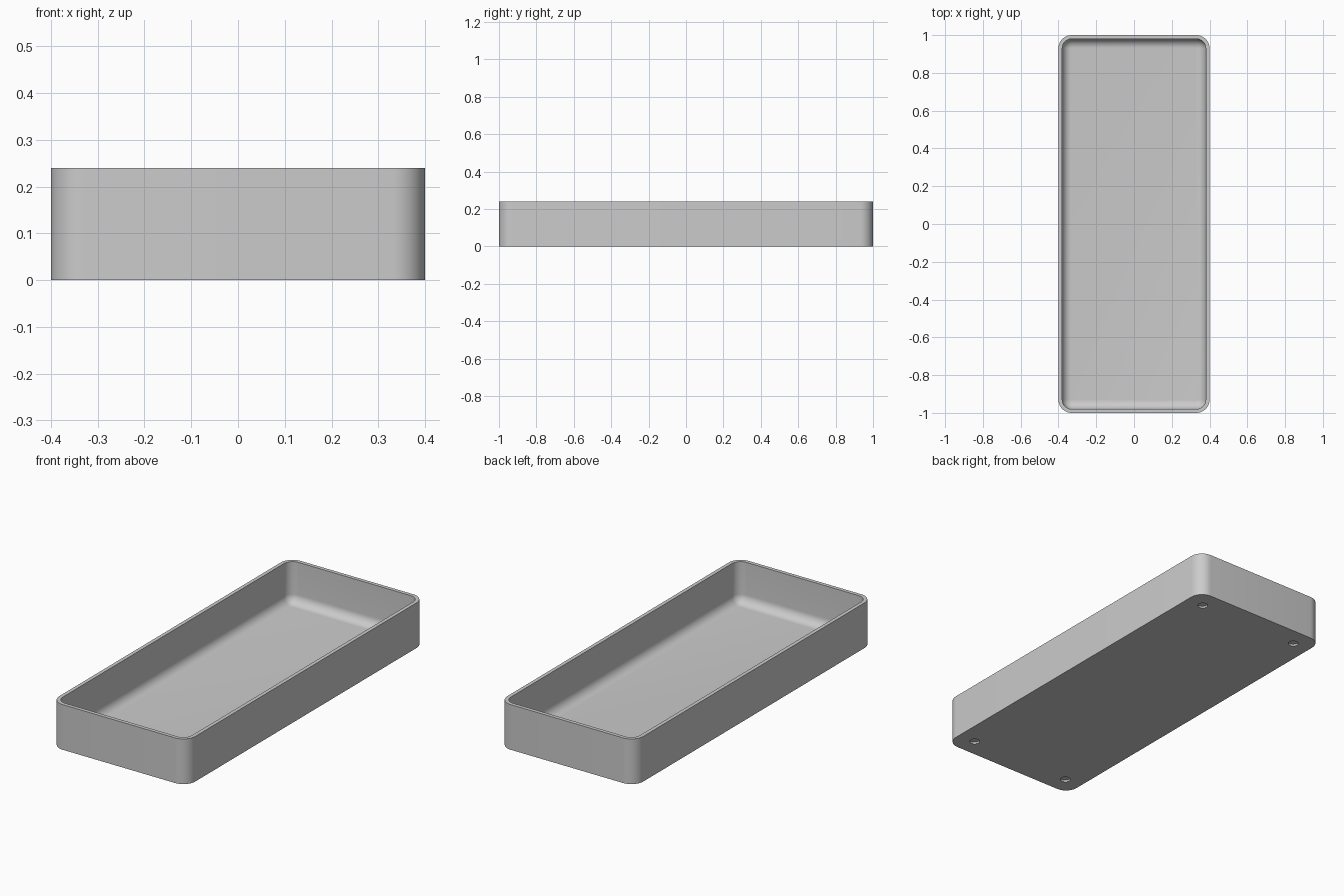
import bpy
import bmesh
from math import cos, sin, pi, radians

cube = bpy.data.objects.get("Cube")
if cube:
    bpy.data.objects.remove(cube, do_unlink=True)

# Overall sizes
HALF_X, HALF_Y, HEIGHT = 0.4, 1.0, 0.24
WALL, FLOOR = 0.02, 0.02
CORNER, FILLET = 0.07, 0.048
HOLE_RADIUS, HOLE_DEPTH = 0.025, 0.01
SEGMENTS = 10

grey = bpy.data.materials.new("plain grey")
grey.use_nodes = True
colour = (0.6, 0.6, 0.6, 1)
grey.diffuse_color = colour
grey.node_tree.nodes["Principled BSDF"].inputs["Base Color"].default_value = colour


def rounded_loop(bm, inset, z):
    """Ring of vertices around a rounded rectangle, inset from the outside."""
    radius = CORNER - inset
    cx, cy = HALF_X - CORNER, HALF_Y - CORNER
    ring = []
    for quarter, (sx, sy) in enumerate([(1, 1), (-1, 1), (-1, -1), (1, -1)]):
        for i in range(SEGMENTS + 1):
            a = (quarter + i / SEGMENTS) * pi / 2
            ring.append(bm.verts.new((sx * cx + radius * cos(a),
                                      sy * cy + radius * sin(a), z)))
    return ring


# Wall section: outside bottom, outside top, inside top, then the floor fillet
section = [(0, 0), (0, HEIGHT), (WALL, HEIGHT)]
for i in range(SEGMENTS + 1):
    a = i / SEGMENTS * pi / 2
    section.append((WALL + FILLET * (1 - cos(a)), FLOOR + FILLET * (1 - sin(a))))

# Tray body
bm = bmesh.new()
rings = [rounded_loop(bm, inset, z) for inset, z in section]
for low, high in zip(rings, rings[1:]):
    for i in range(len(low)):
        j = (i + 1) % len(low)
        bm.faces.new((low[i], low[j], high[j], high[i]))
bm.faces.new(rings[0][::-1])
bm.faces.new(rings[-1])
bmesh.ops.recalc_face_normals(bm, faces=bm.faces)
mesh = bpy.data.meshes.new("tray")
bm.to_mesh(mesh)
bm.free()
mesh.materials.append(grey)
tray = bpy.data.objects.new("tray", mesh)
bpy.context.collection.objects.link(tray)

# Shallow round recesses under the four corners
bm = bmesh.new()
for x in (-0.3, 0.3):
    for y in (-0.9, 0.9):
        made = bmesh.ops.create_cone(bm, cap_ends=True, segments=32,
                                     radius1=HOLE_RADIUS, radius2=HOLE_RADIUS,
                                     depth=2 * HOLE_DEPTH)
        bmesh.ops.translate(bm, verts=made["verts"], vec=(x, y, 0))
cutter_mesh = bpy.data.meshes.new("recess_cutter")
bm.to_mesh(cutter_mesh)
bm.free()
cutter_mesh.materials.append(grey)
cutter = bpy.data.objects.new("recess_cutter", cutter_mesh)
bpy.context.collection.objects.link(cutter)
cutter.hide_render = True

cut = tray.modifiers.new("recesses", "BOOLEAN")
cut.operation = "DIFFERENCE"
cut.solver = "EXACT"
cut.object = cutter
bpy.ops.object.select_all(action="DESELECT")
tray.select_set(True)
bpy.context.view_layer.objects.active = tray
bpy.ops.object.modifier_apply(modifier=cut.name)
bpy.data.objects.remove(cutter, do_unlink=True)

# Smooth rounds with crisp rims
bpy.ops.object.shade_smooth_by_angle(angle=radians(30))
